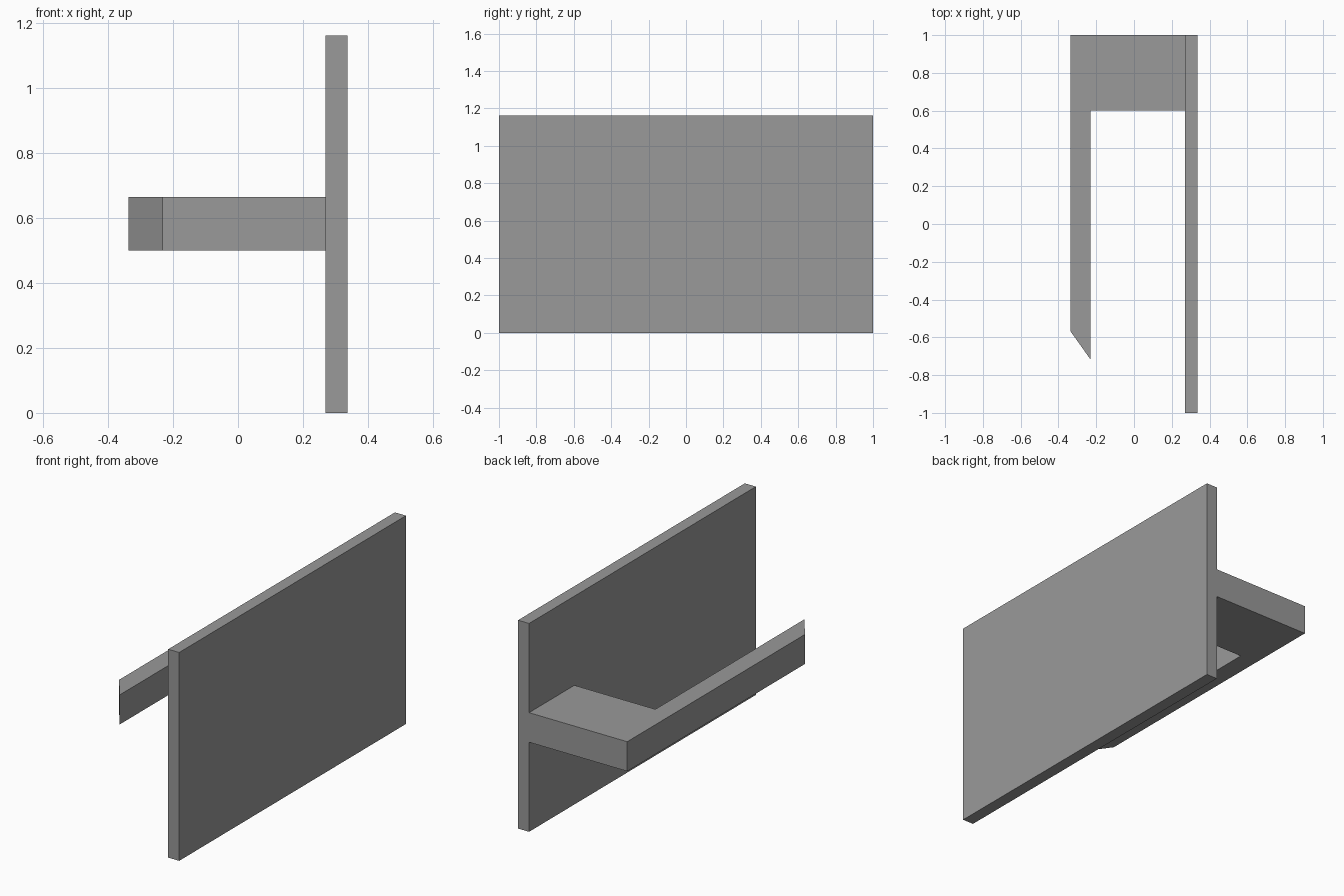
import bpy, bmesh

if "Cube" in bpy.data.objects:
    bpy.data.objects.remove(bpy.data.objects["Cube"])

# Dark grey shared by both parts
grey = bpy.data.materials.new("dark_grey")
grey.diffuse_color = (0.32, 0.32, 0.32, 1)
grey.use_nodes = True
grey.node_tree.nodes["Principled BSDF"].inputs["Base Color"].default_value = grey.diffuse_color


def prism(name, outline, z0, z1):
    """Extrude a plan outline (counter-clockwise) from z0 up to z1."""
    bm = bmesh.new()
    base = bm.faces.new([bm.verts.new((x, y, z0)) for x, y in outline])
    top = bmesh.ops.extrude_face_region(bm, geom=[base])["geom"]
    verts = [v for v in top if isinstance(v, bmesh.types.BMVert)]
    bmesh.ops.translate(bm, verts=verts, vec=(0, 0, z1 - z0))
    bmesh.ops.recalc_face_normals(bm, faces=bm.faces)
    mesh = bpy.data.meshes.new(name)
    bm.to_mesh(mesh)
    bm.free()
    mesh.materials.append(grey)
    obj = bpy.data.objects.new(name, mesh)
    bpy.context.collection.objects.link(obj)
    return obj


# Upright plate
prism("upright_plate",
      [(0.269, -1), (0.337, -1), (0.337, 1), (0.269, 1)], 0, 1.163)

# Hooked arm: wide root against the plate, long bar with a slanted tip
prism("hooked_arm",
      [(-0.337, 1), (-0.337, -0.567), (-0.231, -0.716),
       (-0.231, 0.6), (0.269, 0.6), (0.269, 1)], 0.5, 0.665)
